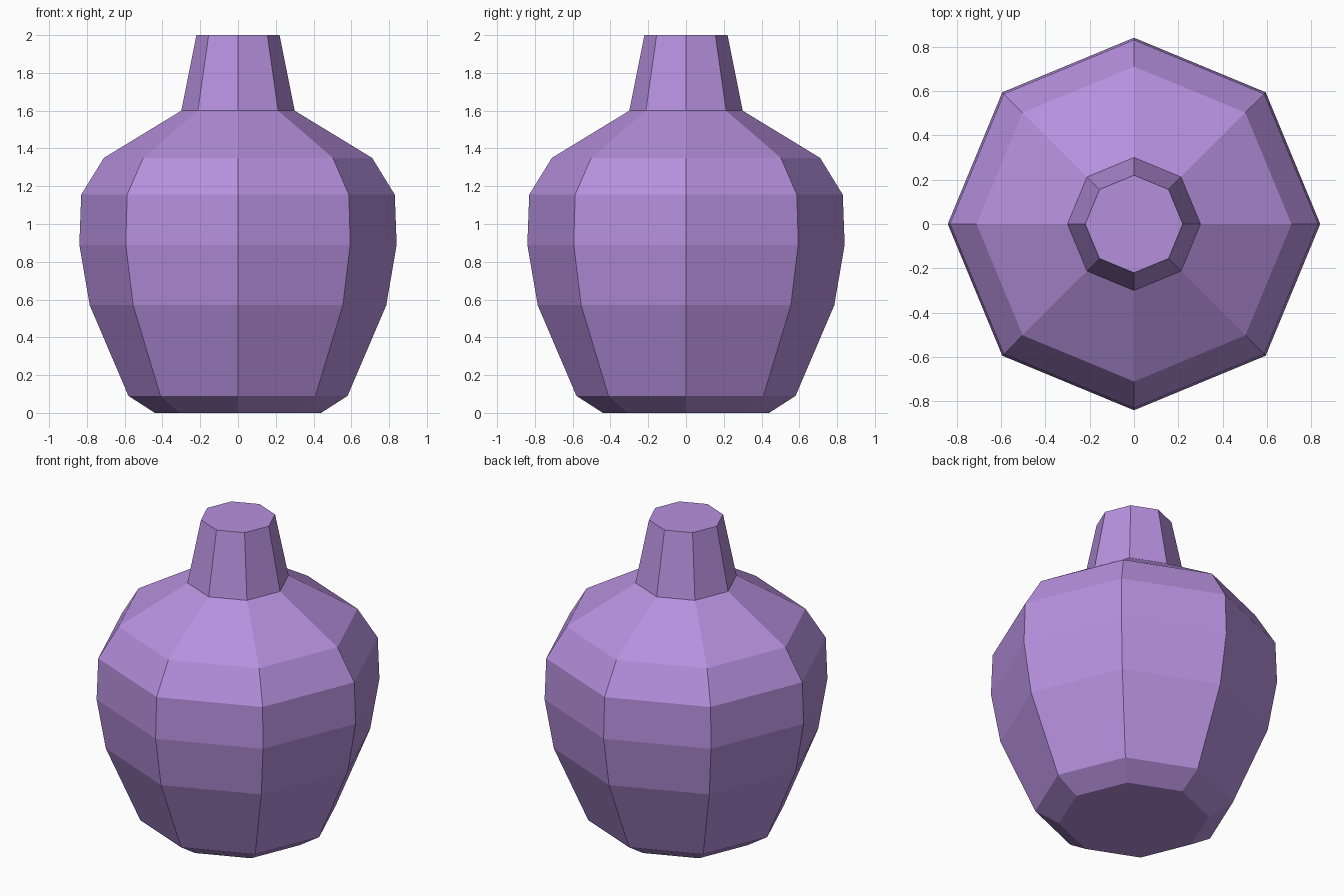
import bpy, bmesh
from math import cos, sin, pi

cube = bpy.data.objects.get("Cube")
if cube:
    bpy.data.objects.remove(cube, do_unlink=True)

SIDES = 8

purple = bpy.data.materials.new("soft_purple")
purple.use_nodes = True
colour = (0.47, 0.28, 0.73, 1)
purple.diffuse_color = colour
purple.node_tree.nodes["Principled BSDF"].inputs["Base Color"].default_value = colour


def lathe(name, profile, cap_bottom=False, cap_top=False):
    """Faceted solid of revolution from (radius, height) points, corners on the axes."""
    bm = bmesh.new()
    angles = [2 * pi * i / SIDES for i in range(SIDES)]
    rings = [[bm.verts.new((r * cos(a), r * sin(a), z)) for a in angles]
             for r, z in profile]
    for low, high in zip(rings, rings[1:]):
        for i in range(SIDES):
            j = (i + 1) % SIDES
            bm.faces.new((low[i], low[j], high[j], high[i]))
    if cap_bottom:
        bm.faces.new(rings[0][::-1])
    if cap_top:
        bm.faces.new(rings[-1])
    mesh = bpy.data.meshes.new(name)
    bm.to_mesh(mesh)
    bm.free()
    mesh.materials.append(purple)
    obj = bpy.data.objects.new(name, mesh)
    bpy.context.collection.objects.link(obj)
    return obj


# Rounded jar body with a bevelled foot and sloping shoulder
lathe("jar_body", [(0.44, 0), (0.58, 0.09), (0.785, 0.57), (0.84, 0.89),
                   (0.83, 1.155), (0.71, 1.35), (0.30, 1.60)], cap_bottom=True)

# Tapered neck with a flat closed top
lathe("jar_neck", [(0.30, 1.60), (0.22, 2.0)], cap_top=True)
